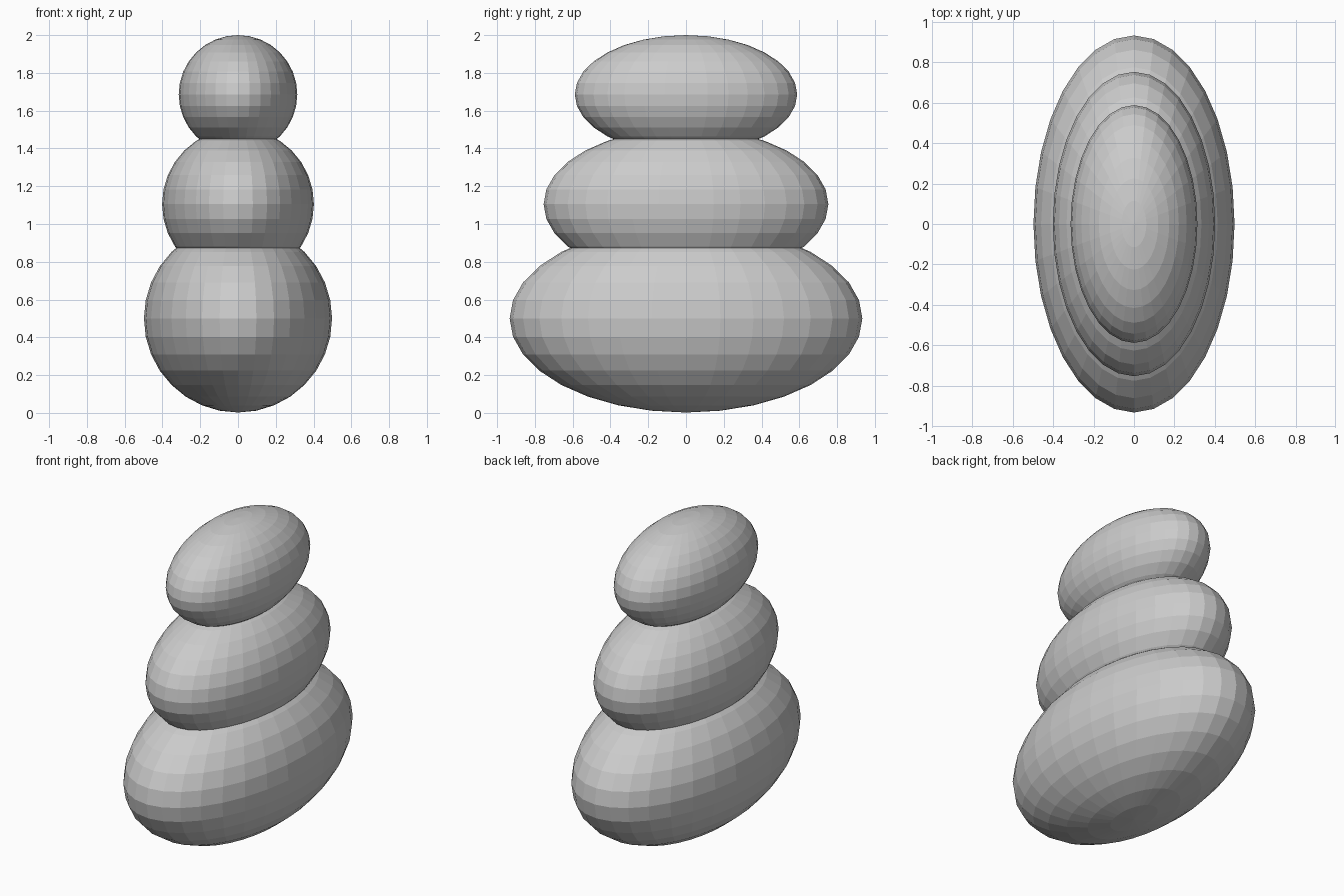
import bpy

if "Cube" in bpy.data.objects:
    bpy.data.objects.remove(bpy.data.objects["Cube"])


def stone(name, radius, z):
    """Flat-shaded sphere, stretched front to back."""
    bpy.ops.mesh.primitive_uv_sphere_add(
        segments=32, ring_count=16, radius=radius, location=(0, 0, z))
    obj = bpy.context.object
    obj.name = name
    obj.scale.y = 1.875
    bpy.ops.object.transform_apply(location=False, rotation=False, scale=True)
    return obj


# Three stacked, overlapping ellipsoids, largest at the bottom
stone("bottom_stone", 0.498, 0.5)
stone("middle_stone", 0.402, 1.105)
stone("top_stone", 0.314, 1.686)
